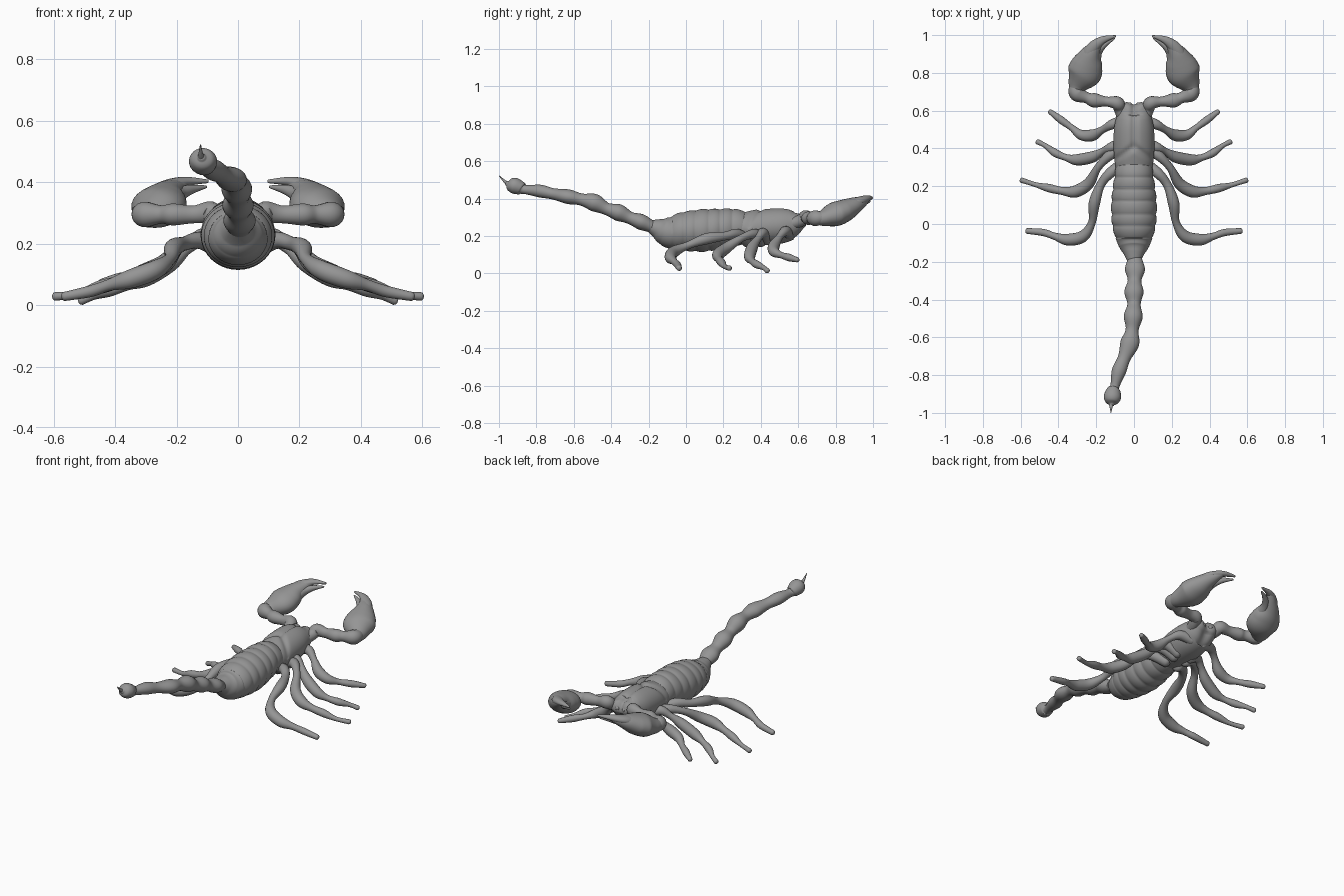
import bpy, bmesh, math
from mathutils import Vector

# Dark grey for the whole animal
SHELL = bpy.data.materials.new("shell")
SHELL.diffuse_color = (.3, .3, .3, 1)


def spline(pts, sub):
    """Catmull-Rom interpolation of tuples (x, y, z, half_width, half_height)."""
    out = []
    n = len(pts)
    for i in range(n - 1):
        a, b, c, d = pts[max(i - 1, 0)], pts[i], pts[i + 1], pts[min(i + 2, n - 1)]
        for s in range(sub):
            t = s / sub
            out.append([0.5 * (2 * q + (r - p) * t + (2 * p - 5 * q + 4 * r - w) * t * t
                               + (3 * q - p - 3 * r + w) * t ** 3)
                        for p, q, r, w in zip(a, b, c, d)])
    out.append(list(pts[-1]))
    return out


def tube(name, pts, sub=6, seg=18, mirror=False, shape=None):
    """Smooth elliptical loft along a path, with rounded ends."""
    pts = [p if len(p) == 5 else (*p, p[3]) for p in pts]
    rings = spline(pts, sub)
    pos = [Vector(r[:3]) for r in rings]
    bm = bmesh.new()
    loops = []
    last = len(rings) - 1

    def add(center, tan, w, h):
        side = tan.cross(Vector((0, 0, 1))).normalized()
        up = side.cross(tan).normalized()
        loops.append([bm.verts.new(center + side * w * math.cos(2 * math.pi * k / seg)
                                   + up * h * math.sin(2 * math.pi * k / seg))
                      for k in range(seg)])

    for i, r in enumerate(rings):
        tan = (pos[min(i + 1, last)] - pos[max(i - 1, 0)]).normalized()
        w, h = max(r[3], .001), max(r[4], .001)
        cap = 0.7 * min(w, h)
        angles = [math.radians(a) for a in (30, 55, 75)]
        if i == 0:
            start = bm.verts.new(pos[i] - tan * cap)
            for a in reversed(angles):
                add(pos[i] - tan * cap * math.sin(a), tan, w * math.cos(a), h * math.cos(a))
        add(pos[i], tan, w, h)
        if i == last:
            for a in angles:
                add(pos[i] + tan * cap * math.sin(a), tan, w * math.cos(a), h * math.cos(a))
            end = bm.verts.new(pos[i] + tan * cap)
    for a, b in zip(loops, loops[1:]):
        for k in range(seg):
            m = (k + 1) % seg
            bm.faces.new((a[k], a[m], b[m], b[k]))
    for k in range(seg):
        m = (k + 1) % seg
        bm.faces.new((start, loops[0][m], loops[0][k]))
        bm.faces.new((end, loops[-1][k], loops[-1][m]))
    if shape:
        for v in bm.verts:
            shape(v.co)
    bmesh.ops.recalc_face_normals(bm, faces=bm.faces)
    for f in bm.faces:
        f.smooth = True
    me = bpy.data.meshes.new(name)
    bm.to_mesh(me)
    bm.free()
    me.materials.append(SHELL)
    ob = bpy.data.objects.new(name, me)
    bpy.context.collection.objects.link(ob)
    if mirror:
        mod = ob.modifiers.new("Mirror", 'MIRROR')
        mod.use_mirror_merge = False
    return ob


# Abdomen with overlapping plates
EDGES = [-.075, -.01, .05, .122, .182, .247, .32]


def plates(co):
    for a, b in zip(EDGES, EDGES[1:]):
        if a <= co.y < b:
            t = (co.y - a) / (b - a)
            f = .95 + .065 * math.sin(math.pi * t) ** .6
            co.x *= f
            co.z = .235 + (co.z - .235) * f


tube("abdomen", [(0, -.19, .253, .038, .034), (0, -.155, .241, .056, .052),
                 (0, -.12, .228, .079, .073), (0, -.075, .219, .097, .089),
                 (0, 0, .225, .116, .105), (0, .10, .23, .12, .113),
                 (0, .19, .24, .112, .105), (0, .26, .245, .102, .099),
                 (0, .34, .24, .09, .08)],
     sub=14, seg=40, shape=plates)


# Head shield with a central groove that forks at the rear
def grooves(co):
    if co.z > .25:
        ax = abs(co.x)
        mid = math.exp(-(ax / .014) ** 2) * min(1, max(0, (co.y - .38) / .05))
        fork = math.exp(-((co.y - .41 + ax * .7) / .018) ** 2)
        co.z -= .014 * mid + .012 * fork
    if co.y > .58:
        co.y -= .02 * math.exp(-(co.x / .03) ** 2)


tube("head_shield", [(0, .275, .24, .085, .075), (0, .31, .24, .099, .085),
                     (0, .40, .247, .108, .097), (0, .50, .255, .106, .096),
                     (0, .57, .265, .093, .08), (0, .62, .28, .08, .045)],
     sub=12, seg=48, shape=grooves)

# Small mouthparts
tube("mouthpart", [(.03, .56, .275, .028), (.03, .61, .28, .026),
                   (.022, .635, .277, .012)], mirror=True)

# Tail: bulging segments and the bulb
tube("tail", [(0, -.12, .235, .05), (.004, -.175, .247, .037, .033), (.005, -.24, .275, .053, .042),
              (.003, -.30, .297, .036, .033), (0, -.36, .325, .051, .045),
              (0, -.425, .345, .035, .033), (-.004, -.49, .378, .05, .047),
              (-.01, -.56, .395, .034, .032), (-.022, -.63, .41, .05, .039),
              (-.052, -.71, .425, .034, .03), (-.08, -.78, .44, .038, .034),
              (-.102, -.86, .448, .024, .024), (-.108, -.88, .455, .037, .035),
              (-.114, -.915, .468, .046, .043), (-.117, -.942, .475, .036, .034),
              (-.118, -.955, .48, .015, .015)], seg=24)
tube("stinger", [(-.118, -.94, .475, .018), (-.121, -.965, .488, .009),
                 (-.122, -.998, .521, .002)], seg=12)

# Pincer arms, palms and fingers
tube("pincer_arm", [(.055, .56, .265, .035), (.075, .61, .28, .032), (.09, .64, .3, .036, .038),
                    (.145, .648, .295, .026, .029), (.21, .655, .295, .038, .036),
                    (.25, .668, .295, .029, .03), (.30, .69, .295, .042, .042),
                    (.312, .725, .296, .034, .034)], mirror=True)
tube("palm", [(.312, .705, .293, .034, .034), (.296, .74, .297, .056, .045),
              (.265, .795, .315, .090, .064), (.246, .85, .337, .082, .06),
              (.228, .90, .362, .054, .046), (.20, .945, .384, .03, .028),
              (.175, .968, .398, .018, .016)],
     seg=28, sub=8, mirror=True)
tube("outer_finger", [(.25, .86, .36, .040, .034), (.224, .925, .385, .034, .025),
                      (.17, .972, .402, .021, .016), (.10, .994, .403, .006)], mirror=True)
tube("inner_finger", [(.21, .85, .34, .035, .035), (.19, .91, .36, .022, .024),
                      (.155, .95, .376, .015, .016), (.105, .982, .385, .005)], mirror=True)

# Four pairs of walking legs
LEGS = [
    [(.04, .55, .21, .03), (.11, .53, .225, .027), (.165, .50, .195, .019), (.22, .47, .145, .031),
     (.28, .472, .115, .027), (.33, .51, .097, .017), (.385, .55, .085, .020), (.445, .595, .072, .013)],
    [(.04, .43, .18, .032), (.11, .41, .215, .028), (.165, .385, .185, .019), (.22, .355, .14, .030),
     (.30, .34, .09, .030), (.36, .352, .066, .018), (.42, .378, .048, .021), (.47, .415, .03, .013),
     (.51, .435, .014, .014)],
    [(.04, .40, .17, .032), (.12, .37, .21, .028), (.19, .30, .19, .020), (.24, .215, .135, .030),
     (.31, .172, .10, .032), (.38, .175, .077, .021), (.45, .19, .058, .022), (.52, .208, .036, .013),
     (.595, .232, .028, .014)],
    [(.04, .33, .17, .032), (.12, .275, .21, .028), (.175, .21, .20, .023), (.21, .11, .185, .030),
     (.222, .01, .15, .020), (.27, -.065, .115, .031), (.35, -.083, .085, .031),
     (.42, -.065, .065, .019), (.48, -.045, .045, .019), (.565, -.037, .028, .015)],
]
for i, pts in enumerate(LEGS):
    tube("walking_leg_%d" % (i + 1), pts, mirror=True)
